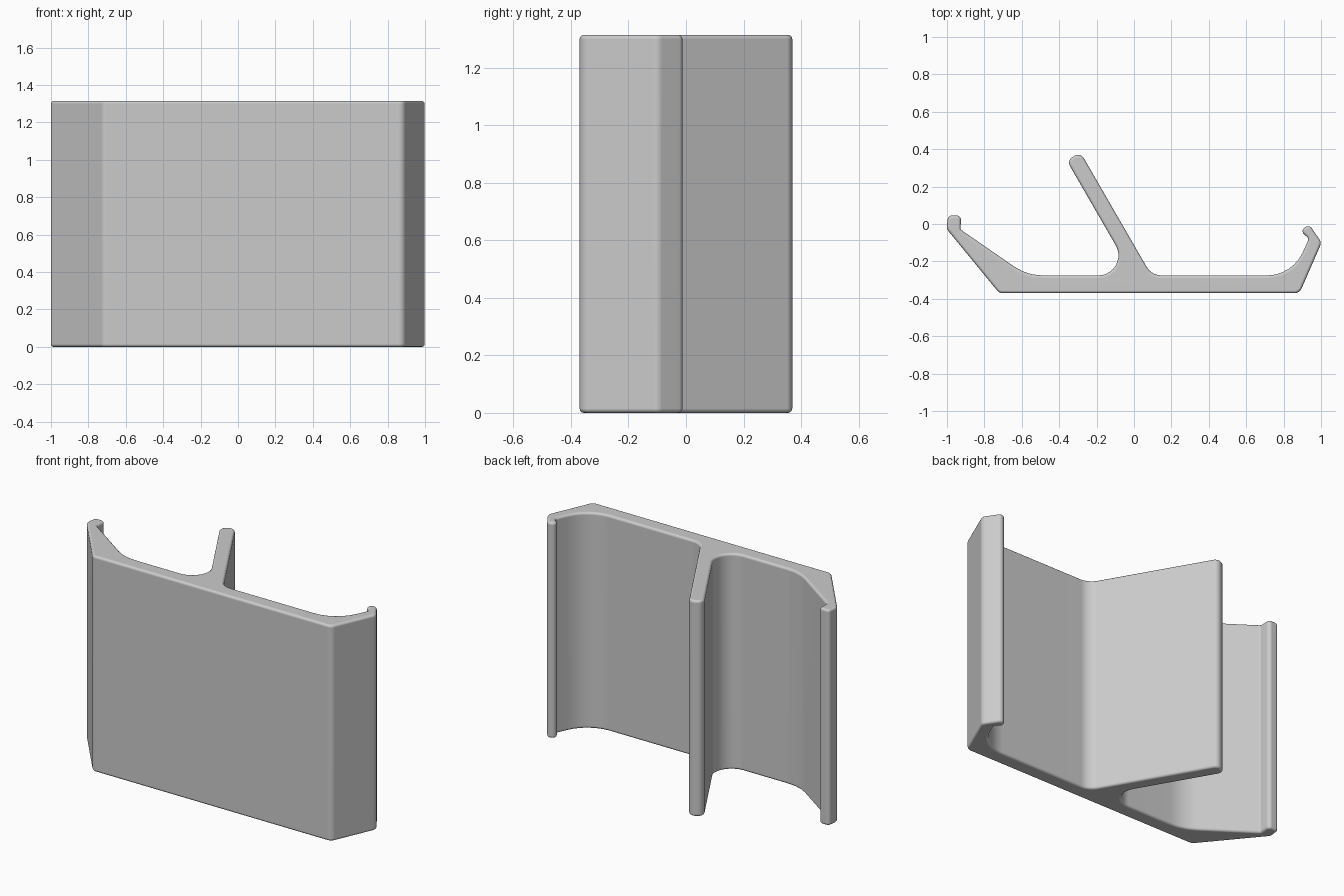
import bpy, bmesh, math
from mathutils import Vector

cube = bpy.data.objects.get("Cube")
if cube:
    bpy.data.objects.remove(cube, do_unlink=True)

HEIGHT = 1.315
EDGE = 0.015  # rounding of the cut ends

# Cross-section, counter-clockwise: x, y, corner radius
PROFILE = [
    (-0.72, -0.37, 0.04), (0.885, -0.37, 0.04),           # front plate
    (1.003, -0.10, 0.035), (0.937, -0.002, 0.025),        # right lip, outside
    (0.888, -0.036, 0.022), (0.935, -0.078, 0.02),        # right lip, inside
    (0.848, -0.275, 0.21),                                # right cove
    (0.094, -0.275, 0.09),                                # fin root, right
    (-0.286, 0.383, 0.036), (-0.360, 0.340, 0.036),       # fin tip
    (-0.005, -0.275, 0.107),                              # fin root, left
    (-0.572, -0.275, 0.26),                               # left cove
    (-0.927, -0.030, 0.015), (-0.925, 0.045, 0.022),      # left lip, inside
    (-0.993, 0.045, 0.022), (-1.003, -0.025, 0.04),       # left lip, outside
]


def rounded(profile):
    """Replace each corner with an arc tangent to both sides."""
    pts = []
    n = len(profile)
    for i, (x, y, r) in enumerate(profile):
        p = Vector((x, y))
        a = (Vector(profile[i - 1][:2]) - p).normalized()
        b = (Vector(profile[(i + 1) % n][:2]) - p).normalized()
        half = a.angle(b) / 2
        centre = p + (a + b).normalized() * (r / math.sin(half))
        start = p + a * (r / math.tan(half)) - centre
        end = p + b * (r / math.tan(half)) - centre
        sweep = start.angle_signed(end)  # clockwise positive
        steps = max(2, math.ceil(abs(sweep) / math.radians(12)))
        for k in range(steps + 1):
            t = -sweep * k / steps
            c, s = math.cos(t), math.sin(t)
            pts.append(centre + Vector((start.x * c - start.y * s,
                                        start.x * s + start.y * c)))
    return pts


# Extrude the cross-section upwards
bm = bmesh.new()
base = bm.faces.new([bm.verts.new((p.x, p.y, 0)) for p in rounded(PROFILE)])
ext = bmesh.ops.extrude_face_region(bm, geom=[base], use_keep_orig=True)
bmesh.ops.translate(bm, vec=(0, 0, HEIGHT),
                    verts=[g for g in ext["geom"] if isinstance(g, bmesh.types.BMVert)])
bmesh.ops.recalc_face_normals(bm, faces=bm.faces)

# Round the rims at both ends
rims = [e for e in bm.edges if abs(e.verts[0].co.z - e.verts[1].co.z) < 1e-5]
bmesh.ops.bevel(bm, geom=rims, offset=EDGE, offset_type='OFFSET', segments=3,
                profile=0.5, affect='EDGES', clamp_overlap=False)
bmesh.ops.recalc_face_normals(bm, faces=bm.faces)

mesh = bpy.data.meshes.new("extruded_bracket")
bm.to_mesh(mesh)
bm.free()
bracket = bpy.data.objects.new("extruded_bracket", mesh)
bpy.context.collection.objects.link(bracket)

# Plain grey
grey = bpy.data.materials.new("light_grey")
grey.use_nodes = True
colour = (0.6, 0.6, 0.6, 1)
grey.diffuse_color = colour
grey.node_tree.nodes["Principled BSDF"].inputs["Base Color"].default_value = colour
mesh.materials.append(grey)

# Smooth fillets, flat broad faces
bpy.ops.object.select_all(action='DESELECT')
bracket.select_set(True)
bpy.context.view_layer.objects.active = bracket
bpy.ops.object.shade_smooth_by_angle(angle=math.radians(40))
weighted = bracket.modifiers.new("weighted_normals", 'WEIGHTED_NORMAL')
weighted.keep_sharp = True
